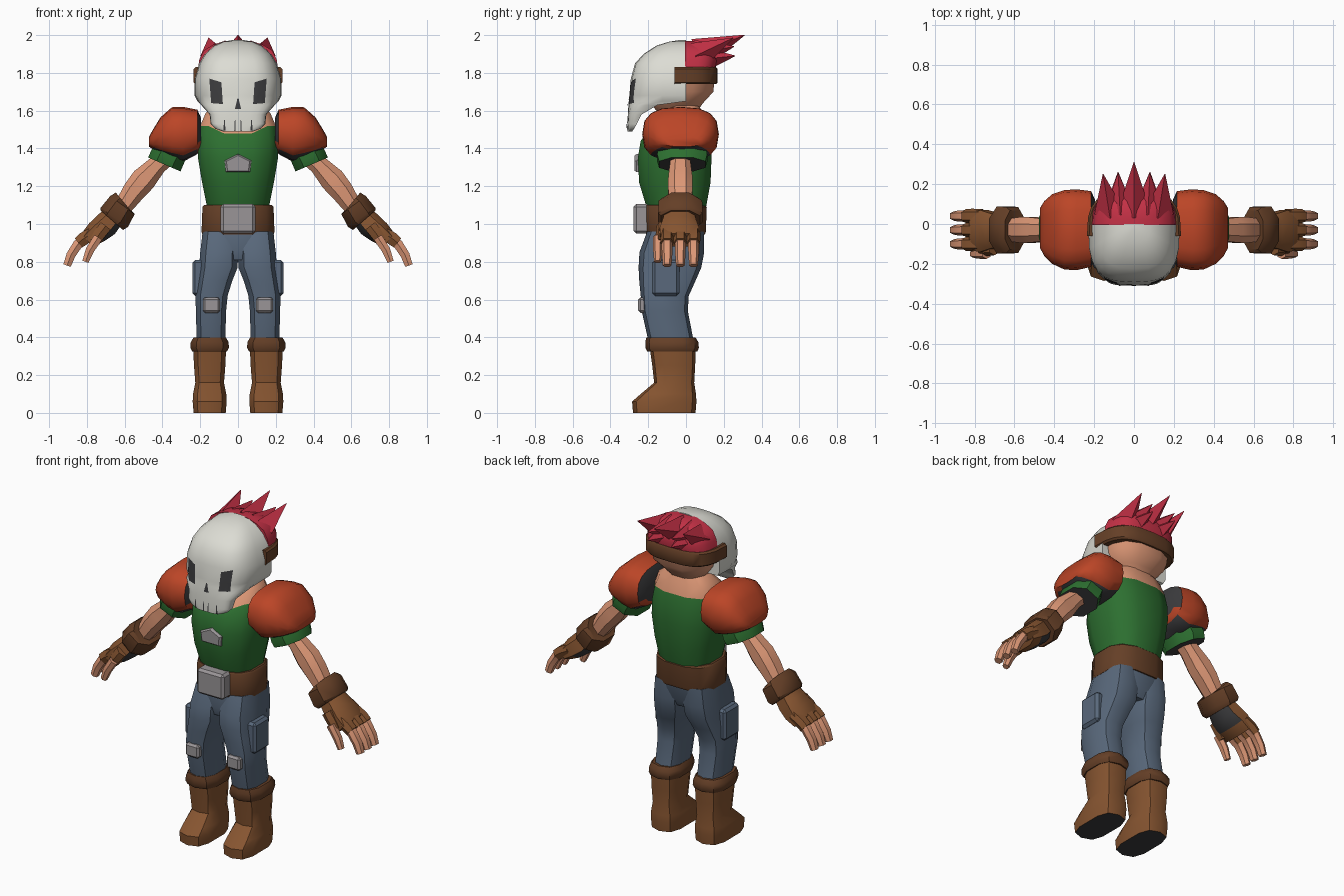
import bpy, bmesh, math
from mathutils import Vector
from mathutils.bvhtree import BVHTree

if "Cube" in bpy.data.objects:
    bpy.data.objects.remove(bpy.data.objects["Cube"])


def mat(name, r, g, b):
    m = bpy.data.materials.new(name)
    m.diffuse_color = (r, g, b, 1)
    m.use_nodes = True
    m.node_tree.nodes["Principled BSDF"].inputs["Base Color"].default_value = m.diffuse_color
    return m


RED = mat("rust red", .50, .06, .02)
GREEN = mat("shirt green", .026, .16, .03)
BLUE = mat("denim blue", .10, .14, .20)
BROWN = mat("dark leather", .13, .05, .02)
TAN = mat("tan leather", .24, .09, .03)
SKIN = mat("skin", .72, .31, .18)
BONE = mat("bone white", .72, .72, .66)
HAIR = mat("hair crimson", .55, .03, .06)
METAL = mat("grey metal", .32, .30, .31)
DARK = mat("charcoal", .045, .045, .048)


def finish(name, bm, mats, rule=None, mirror=False, angle=40):
    """Turn a bmesh into an object; rule(normal, centre) picks the second material."""
    bm.normal_update()
    if rule:
        for f in bm.faces:
            f.material_index = int(rule(f.normal, f.calc_center_median()))
    me = bpy.data.meshes.new(name)
    bm.to_mesh(me)
    bm.free()
    ob = bpy.data.objects.new(name, me)
    bpy.context.collection.objects.link(ob)
    for m in mats:
        me.materials.append(m)
    if mirror:
        ob.modifiers.new("Mirror", 'MIRROR').use_mirror_merge = False
    bpy.ops.object.select_all(action='DESELECT')
    ob.select_set(True)
    bpy.context.view_layer.objects.active = ob
    bpy.ops.object.shade_smooth_by_angle(angle=math.radians(angle))
    return ob


def loft(name, rings, mats, rule=None, mirror=False, angle=40):
    """Skin a list of closed rings and cap both ends."""
    bm = bmesh.new()
    vs = [[bm.verts.new(p) for p in r] for r in rings]
    n = len(vs[0])
    for a, b in zip(vs, vs[1:]):
        for i in range(n):
            bm.faces.new((a[i], a[(i + 1) % n], b[(i + 1) % n], b[i]))
    bm.faces.new(vs[0])
    bm.faces.new(vs[-1])
    bmesh.ops.recalc_face_normals(bm, faces=bm.faces)
    return finish(name, bm, mats, rule, mirror, angle)


def sp(v, p):
    return math.copysign(abs(v) ** p, v)


def oval(z, w, y0, y1, cx=0, n=12, p=.75):
    """Horizontal rounded section."""
    out = []
    for i in range(n):
        t = math.tau * (i + .5) / n
        k = 1 / math.cos(math.pi / n) ** p
        out.append(Vector((cx + w * k * sp(math.cos(t), p),
                           (y0 + y1) / 2 + (y1 - y0) / 2 * k * sp(math.sin(t), p), z)))
    return out


def half(z, w, yb, yf, n=12, p=.65):
    """Horizontal half section from the flat side yb to the bulge yf."""
    return [Vector((w * sp(math.cos(math.pi * i / n), p),
                    yb + (yf - yb) * abs(math.sin(math.pi * i / n)) ** p, z)) for i in range(n + 1)]


def tube(name, path, mats, y=-.03, n=8, p=.85, rule=None):
    """Mirrored limb; path holds (x, z, in-plane radius, y radius)."""
    rings = []
    for i, (x, z, ra, rb) in enumerate(path):
        a, b = path[max(i - 1, 0)], path[min(i + 1, len(path) - 1)]
        d = Vector((b[0] - a[0], 0, b[1] - a[1])).normalized()
        side = Vector((-d.z, 0, d.x))
        ring = []
        for k in range(n):
            t = math.tau * (k + .5) / n
            ring.append(Vector((x, y, z)) + side * ra * 1.05 * sp(math.cos(t), p)
                        + Vector((0, 1, 0)) * rb * 1.05 * sp(math.sin(t), p))
        rings.append(ring)
    return loft(name, rings, mats, rule, True)


def box(name, x, y, z, m, bevel=.01, mirror=False):
    bm = bmesh.new()
    bmesh.ops.create_cube(bm, size=1)
    for v in bm.verts:
        v.co = [(r[0] + r[1]) / 2 + c * (r[1] - r[0]) for r, c in zip((x, y, z), v.co)]
    bmesh.ops.bevel(bm, geom=bm.edges[:], offset=bevel, segments=1, affect='EDGES')
    return finish(name, bm, [m], None, mirror, 30)


# skull mask: bulging front half
mask = loft("skull_mask", [half(*r) for r in (
    (1.975, .02, 0, -.03), (1.965, .08, 0, -.09), (1.945, .125, 0, -.155), (1.90, .175, 0, -.225),
    (1.85, .205, 0, -.27), (1.77, .23, 0, -.292), (1.68, .23, 0, -.30), (1.65, .215, 0, -.303),
    (1.63, .195, -.15, -.305), (1.58, .15, -.235, -.308), (1.53, .145, -.26, -.31),
    (1.505, .12, -.275, -.31), (1.49, .08, -.285, -.31))], [BONE])
bm = bmesh.new()
bm.from_mesh(mask.data)
tree = BVHTree.FromBMesh(bm)
bm.free()


def decal(name, corners, mirror=True, n=5):
    """Thin patch draped over the front of the mask."""
    a, b, c, d = [Vector(q) for q in corners]
    bm = bmesh.new()
    g = []
    for j in range(n + 1):
        row = []
        for i in range(n + 1):
            q = a.lerp(b, i / n).lerp(d.lerp(c, i / n), j / n)
            hit = tree.ray_cast(Vector((q.x, -1, q.y)), Vector((0, 1, 0)))[0]
            row.append(bm.verts.new((q.x, (hit.y if hit else -.305) - .004, q.y)))
        g.append(row)
    for j in range(n):
        for i in range(n):
            bm.faces.new((g[j][i], g[j][i + 1], g[j + 1][i + 1], g[j + 1][i]))
    finish(name, bm, [DARK], None, mirror)


decal("eye_sockets", ((.08, 1.635), (.142, 1.64), (.152, 1.77), (.088, 1.75)))
decal("nose_hole", ((-.016, 1.61), (.016, 1.61), (.003, 1.665), (-.003, 1.665)), False)
decal("outer_tooth_gaps", ((.066, 1.495), (.078, 1.495), (.073, 1.55), (.07, 1.55)))
decal("inner_tooth_gaps", ((.012, 1.493), (.02, 1.493), (.017, 1.55), (.014, 1.55)))

# head, strap and hair
loft("head", [oval(*r) for r in ((1.58, .07, -.14, .05), (1.64, .14, -.19, .09),
                                 (1.70, .185, -.2, .145), (1.82, .2, -.2, .155))], [SKIN])
loft("mask_strap", [half(z, w, -.06, y) for z, w, y in
                    ((1.74, .225, .16), (1.75, .236, .167), (1.82, .236, .167), (1.83, .225, .16))], [BROWN])
loft("hair_cap", [half(z, w, -.005, y) for z, w, y in
                  ((1.80, .215, .15), (1.87, .205, .17), (1.92, .18, .15), (1.95, .13, .12), (1.97, .07, .06))], [HAIR])


def spike(name, base, tip, r, mirror):
    base, tip = Vector(base), Vector(tip)
    d = (tip - base).normalized()
    u = d.cross(Vector((0, 0, 1))).normalized()
    v = u.cross(d)
    rings = [[c + u * s * math.cos(t) + v * s * math.sin(t) for t in
              [math.tau * k / 4 for k in range(4)]] for c, s in ((base, r), (tip, .002))]
    loft(name, rings, [HAIR], None, mirror, 20)


spike("hair_spike_middle", (0, .06, 1.90), (0, .31, 2.0), .085, False)
spike("hair_spikes_outer", (.125, .06, 1.89), (.155, .25, 1.985), .075, True)
spike("hair_spikes_upper", (.07, .06, 1.90), (.08, .255, 1.94), .075, True)
spike("hair_spikes_lower", (.075, .07, 1.87), (.08, .26, 1.89), .075, True)

# torso: green shirt below, bare shoulders and neck above
rings = [oval(*r) for r in ((1.06, .16, -.2, .1), (1.11, .168, -.215, .11), (1.22, .19, -.248, .13),
                            (1.35, .212, -.255, .135), (1.44, .212, -.24, .13), (1.52, .2, -.195, .11),
                            (1.59, .17, -.12, .085), (1.65, .09, -.09, .06))]
for p in rings[5]:
    if p.y < -.1 and abs(p.x) < .15:
        p.z -= .04
        p.y -= .015
loft("torso", rings, [GREEN, SKIN], lambda n, c: c.z > 1.51)
badge = ((-.065, 1.275), (.065, 1.275), (.072, 1.335), (0, 1.37), (-.072, 1.335))
loft("chest_badge", [[Vector((x * s, y, 1.32 + (z - 1.32) * s)) for x, z in badge]
                     for y, s in ((-.22, 1), (-.262, 1), (-.272, .85))], [METAL], angle=25)

# belt and buckle
loft("belt", [oval(.945, .19, -.21, .10), oval(.96, .193, -.215, .105),
              oval(1.09, .188, -.22, .11), oval(1.10, .18, -.215, .10)], [BROWN])
box("belt_buckle", (-.092, .092), (-.277, -.18), (.95, 1.105), METAL, .014)

# trousers with knee patches and side pockets
loft("trouser_seat", [oval(.81, .17, -.2, .05), oval(.86, .19, -.215, .075), oval(.96, .187, -.205, .095)], [BLUE])
loft("trouser_legs", [oval(z, w, a, b, cx, 10) for z, cx, w, a, b in (
    (.96, .092, .095, -.2, .09), (.85, .10, .10, -.24, .09), (.77, .104, .102, -.245, .075),
    (.70, .122, .092, -.242, .045), (.62, .14, .085, -.235, .01), (.54, .143, .08, -.23, .005),
    (.36, .143, .075, -.19, .04))], [BLUE], None, True)
box("knee_patches", (.095, .186), (-.253, -.19), (.53, .612), METAL, .012, True)
box("side_pockets", (.17, .242), (-.18, -.035), (.62, .81), BLUE, .015, True)

# boots with dark soles
loft("boots", [oval(z, w, a, b, .15, 10, .65) for z, w, a, b in (
    (0, .085, -.275, .045), (.06, .09, -.28, .05), (.10, .088, -.235, .048), (.16, .076, -.165, .04),
    (.25, .083, -.175, .045), (.36, .088, -.19, .048))], [TAN, DARK], lambda n, c: n.z < -.9, True)
loft("boot_cuffs", [oval(z, w, a, b, .15, 10) for z, w, a, b in (
    (.325, .092, -.2, .055), (.345, .102, -.21, .063), (.375, .1, -.21, .06), (.40, .085, -.205, .045))],
    [BROWN], None, True)

# shoulder pads, dark inside and underneath
pads = []
for x, z0, z1, y0, y1 in ((.195, 1.40, 1.56, -.17, .12), (.215, 1.37, 1.605, -.215, .165),
                          (.29, 1.33, 1.62, -.232, .174), (.35, 1.345, 1.618, -.228, .17),
                          (.41, 1.37, 1.565, -.20, .15), (.45, 1.395, 1.50, -.16, .115),
                          (.472, 1.41, 1.46, -.12, .08)):
    pads.append([Vector((x, (y0 + y1) / 2 + (y1 - y0) / 2 * sp(math.cos(t), .75),
                         (z0 + z1) / 2 + (z1 - z0) / 2 * sp(math.sin(t), .75)))
                 for t in [math.tau * k / 16 for k in range(16)]])
loft("shoulder_pads", pads, [RED, DARK],
     lambda n, c: n.x < -.9 or (n.z < -.8 and -.17 < c.y < .11), True)

# sleeves and arms
tube("sleeves", [(.33, 1.43, .085, .12), (.375, 1.35, .095, .135), (.39, 1.315, .095, .125)],
     [GREEN, DARK], -.02, rule=lambda n, c: n.z < -.8)
tube("arms", [(.36, 1.38, .055, .06), (.43, 1.31, .052, .055), (.50, 1.235, .068, .065),
              (.55, 1.175, .062, .066), (.63, 1.06, .045, .055)], [SKIN])

# gloves: cuff, hand with dark palm, bare fingers
tube("glove_cuffs", [(.60, 1.11, .075, .10), (.612, 1.10, .082, .118),
                     (.655, 1.035, .09, .12), (.668, 1.02, .08, .105)], [BROWN])
tube("glove_hands", [(.65, 1.05, .06, .075), (.70, .995, .068, .09), (.75, .955, .062, .105),
                     (.80, .915, .045, .10)], [TAN, DARK], -.035, p=.7,
     rule=lambda n, c: n.x < -.5 and n.z < -.2)
tube("thumb_sleeves", [(.70, .99, .035, .03), (.735, .945, .034, .034), (.76, .905, .03, .03)], [TAN], -.125, 6)
tube("thumbs", [(.74, .93, .026, .024), (.785, .86, .024, .023), (.808, .80, .018, .018)], [SKIN], -.15, 6)
for i, y in enumerate((.04, -.03, -.10)):
    tube(f"finger_pair_{i + 1}", [(.785, .935, .03, .028), (.85, .89, .028, .028),
                                  (.885, .835, .026, .026), (.905, .78, .022, .022)], [SKIN], y, 6)
    tube(f"finger_sleeve_pair_{i + 1}", [(.76, .955, .035, .034), (.815, .925, .036, .035),
                                         (.845, .90, .033, .033)], [TAN], y, 6)
